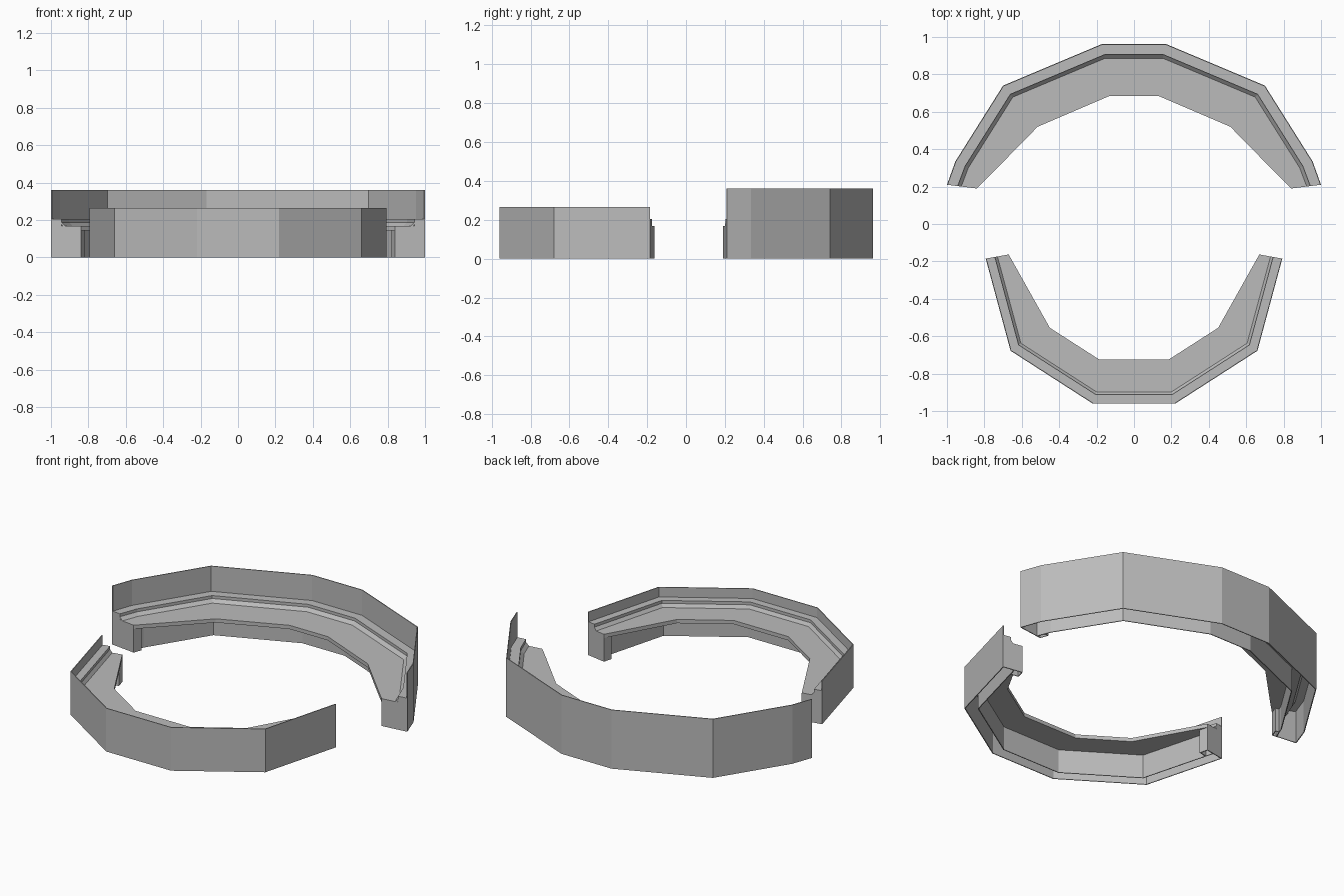
import bpy, bmesh
from mathutils import Vector

cube = bpy.data.objects.get("Cube")
if cube:
    bpy.data.objects.remove(cube)

grey = bpy.data.materials.new("plain grey")
grey.use_nodes = True
grey.diffuse_color = (0.5, 0.5, 0.5, 1)
grey.node_tree.nodes["Principled BSDF"].inputs["Base Color"].default_value = (0.5, 0.5, 0.5, 1)

LEDGE, SEAT, UNDER, SKIN = 0.205, 0.168, 0.145, 0.005


def finish(name, bm):
    bmesh.ops.recalc_face_normals(bm, faces=bm.faces)
    mesh = bpy.data.meshes.new(name)
    bm.to_mesh(mesh)
    bm.free()
    mesh.materials.append(grey)
    obj = bpy.data.objects.new(name, mesh)
    bpy.context.collection.objects.link(obj)


def mirrored(half):
    pts = [Vector(p) for p in half]
    return pts + [Vector((-p.x, p.y)) for p in reversed(pts)]


def offset(path, inner, d):
    """Move the path inward by d, mitred at corners, along the cut at the ends."""
    out = []
    for i, p in enumerate(path):
        if i in (0, len(path) - 1):
            out.append(p + (inner[i] - p).normalized() * d)
            continue
        a, b = (p - path[i - 1]).normalized(), (path[i + 1] - p).normalized()
        n1, n2 = Vector((-a.y, a.x)), Vector((-b.y, b.x))
        n = (n1 + n2).normalized()
        if n.dot(inner[i] - p) < 0:
            n = -n
        out.append(p + n * d / abs(n.dot(n1)))
    return out


def sweep(name, outer, inner, section):
    """Sweep a closed section; offset None means the inner rim of the seat."""
    bm = bmesh.new()
    rows = []
    for d, z in section:
        line = inner if d is None else offset(outer, inner, d)
        rows.append([bm.verts.new((p.x, p.y, z)) for p in line])
    n = len(rows)
    for k in range(n):
        r, s = rows[k], rows[(k + 1) % n]
        for i in range(len(r) - 1):
            bm.faces.new((r[i], r[i + 1], s[i + 1], s[i]))
    bm.faces.new([r[0] for r in rows])
    bm.faces.new([r[-1] for r in reversed(rows)])
    finish(name, bm)


def prism(bm, plan, z0, z1):
    low, high = ([bm.verts.new((p.x, p.y, z)) for p in plan] for z in (z0, z1))
    bm.faces.new(low)
    bm.faces.new(high)
    for i in range(len(plan)):
        j = (i + 1) % len(plan)
        bm.faces.new((low[i], low[j], high[j], high[i]))


def end_box(name, outer, inner, step, wall):
    """Hollow foot closing one end of a ring."""
    width = (inner[0] - outer[0]).length
    across = (inner[0] - outer[0]).normalized()
    along = (outer[1] - outer[0]).normalized()
    bm = bmesh.new()

    def slab(d0, d1, s0, s1, z0, z1):
        corners = ((d0, s0), (d1, s0), (d1, s1), (d0, s1))
        prism(bm, [outer[0] + across * d + along * s for d, s in corners], z0, z1)

    slab(0, width, 0, SKIN, 0, SEAT)
    slab(0, step, 0, SKIN, SEAT, LEDGE)
    slab(width - SKIN, width, SKIN, 0.055, 0, UNDER)
    slab(wall, width - SKIN, 0.055 - SKIN, 0.055, 0, UNDER)
    finish(name, bm)


def ring(name, outer_half, inner_half, height, step, foot, wall):
    outer, inner = mirrored(outer_half), mirrored(inner_half)
    section = [
        (0, 0), (0, height), (SKIN, height), (SKIN, LEDGE),      # outer wall
        (step, LEDGE), (step, 0.187), (foot, SEAT),              # ledge and step
        (None, SEAT), (None, UNDER),                             # seat slab
        (wall, UNDER), (wall, 0), (wall - SKIN, 0),              # inner wall
        (wall - SKIN, UNDER + SKIN), (foot - SKIN, UNDER + SKIN),
        (step - SKIN, 0.187), (SKIN, LEDGE - SKIN), (SKIN, 0),   # hollow channel
    ]
    sweep(name, outer, inner, section)
    end_box(name + "_left_end", outer, inner, step, wall)
    end_box(name + "_right_end", outer[::-1], inner[::-1], step, wall)


ring("back_ring",
     [(1.0, 0.21), (0.955, 0.335), (0.70, 0.74), (0.17, 0.963)],
     [(0.84, 0.19), (0.765, 0.265), (0.515, 0.52), (0.13, 0.685)],
     0.36, 0.058, 0.077, 0.135)
ring("front_ring",
     [(0.793, -0.185), (0.66, -0.678), (0.22, -0.961)],
     [(0.67, -0.163), (0.45, -0.555), (0.185, -0.725)],
     0.265, 0.05, 0.064, 0.075)
